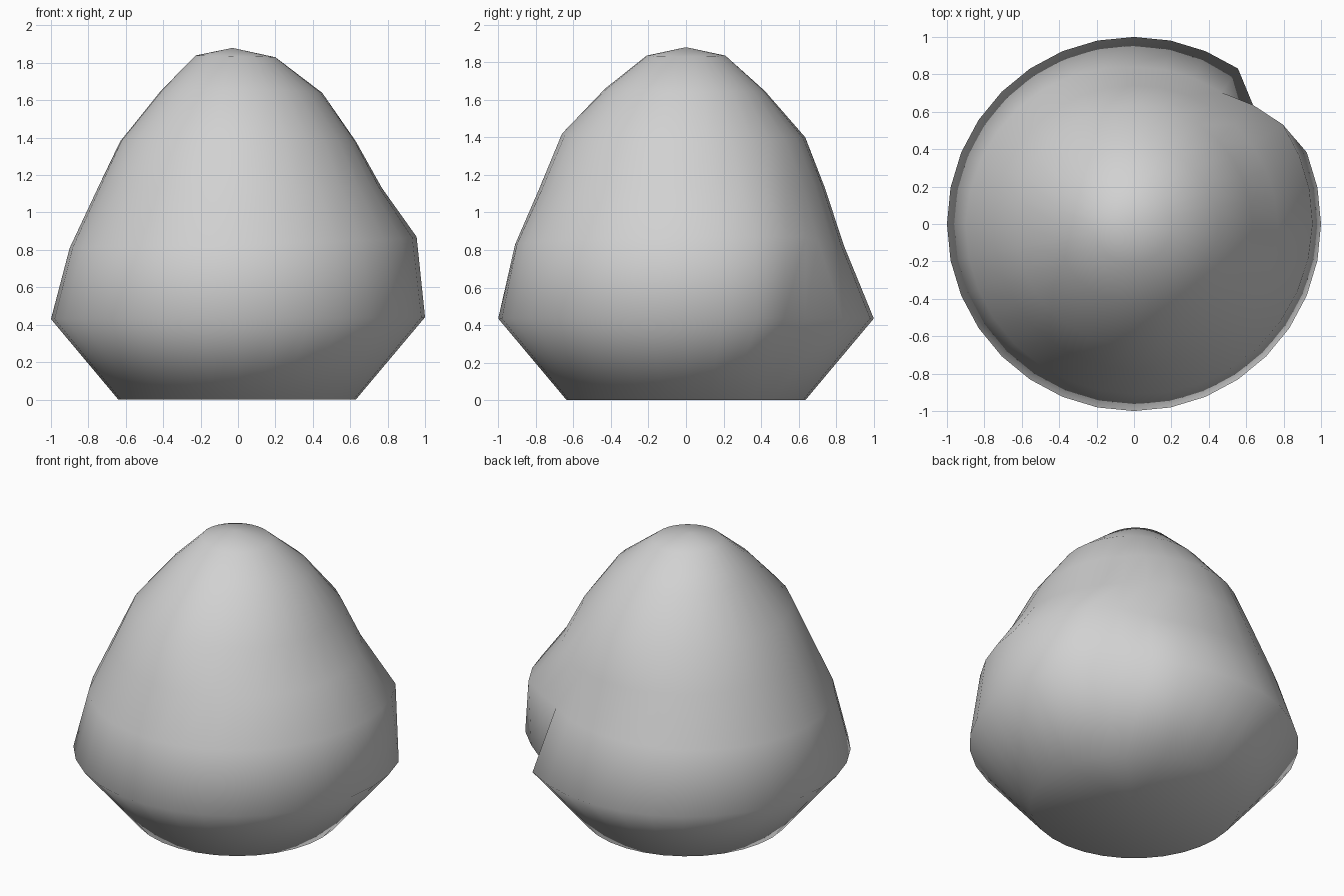
import bpy
import bmesh
import math

cube = bpy.data.objects.get("Cube")
if cube:
    bpy.data.objects.remove(cube, do_unlink=True)

SIDES = 32

# One plain stone grey
stone = bpy.data.materials.new("stone_grey")
stone.use_nodes = True
grey = (0.64, 0.64, 0.64, 1.0)
stone.diffuse_color = grey
stone.node_tree.nodes["Principled BSDF"].inputs["Base Color"].default_value = grey


def sample(keys, angle):
    """Blend between (angle, value) keys around the full circle."""
    loop = keys + [(keys[0][0] + 360, keys[0][1])]
    for (a, va), (b, vb) in zip(loop, loop[1:]):
        if a <= angle <= b:
            return va + (vb - va) * (angle - a) / (b - a)
    return loop[-1][1]


# Rings from the base up: height keys, then radius keys by angle
# The wide ring is notched at the back, under a bulge in the ring above it
rings = [
    ([(0, 0.0)], [(0, 0.63), (180, 0.64)]),
    ([(0, 0.44), (180, 0.43)],
     [(0, 1.0), (22.5, 1.0), (33.75, 0.94), (45, 0.9), (56.25, 1.0)]),
    ([(0, 0.87), (45, 0.87), (67.5, 0.83), (180, 0.81), (270, 0.83)],
     [(0, 0.955), (33.75, 0.957), (45, 0.9), (56.25, 0.845), (90, 0.84),
      (125, 0.87), (180, 0.9), (270, 0.91), (315, 0.935)]),
    ([(0, 1.13)], [(0, 0.77), (90, 0.74), (180, 0.75), (270, 0.78)]),
    ([(0, 1.38), (90, 1.40), (180, 1.38), (270, 1.42)],
     [(0, 0.63), (90, 0.635), (180, 0.63), (270, 0.66)]),
    ([(0, 1.64), (270, 1.66)], [(0, 0.45), (90, 0.42), (180, 0.41), (270, 0.43)]),
    ([(0, 1.83), (180, 1.84)], [(0, 0.2), (90, 0.21), (180, 0.225), (270, 0.21)]),
]

bm = bmesh.new()
loops = []
for heights, radii in rings:
    loop = []
    for i in range(SIDES):
        deg = 360 * i / SIDES
        a, r = math.radians(deg), sample(radii, deg)
        loop.append(bm.verts.new((r * math.cos(a), r * math.sin(a), sample(heights, deg))))
    loops.append(loop)

# Side walls, then base and peak fans
bottom = bm.verts.new((0, 0, 0))
peak = bm.verts.new((-0.03, 0, 1.88))
for i in range(SIDES):
    j = (i + 1) % SIDES
    for low, high in zip(loops, loops[1:]):
        bm.faces.new((low[i], low[j], high[j], high[i]))
    bm.faces.new((bottom, loops[0][j], loops[0][i]))
    bm.faces.new((peak, loops[-1][i], loops[-1][j]))
for face in bm.faces:
    face.smooth = True
bmesh.ops.recalc_face_normals(bm, faces=bm.faces)

mesh = bpy.data.meshes.new("boulder")
bm.to_mesh(mesh)
bm.free()
mesh.materials.append(stone)
boulder = bpy.data.objects.new("boulder", mesh)
bpy.context.collection.objects.link(boulder)
